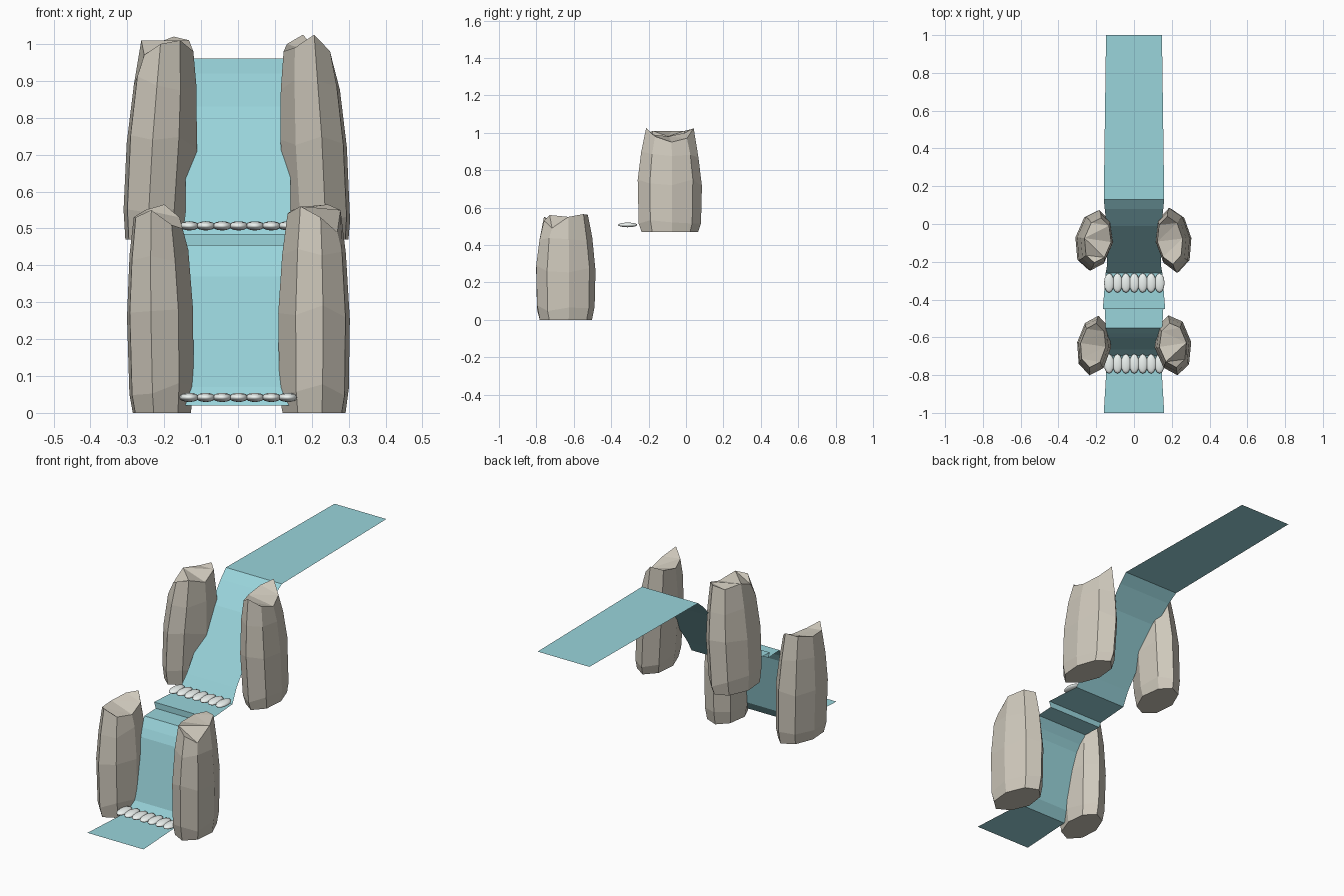
import bpy, bmesh, random
from math import cos, sin, pi
from mathutils import Matrix, Vector

if "Cube" in bpy.data.objects:
    bpy.data.objects.remove(bpy.data.objects["Cube"])

random.seed(4)


def material(name, rgb):
    m = bpy.data.materials.new(name)
    m.diffuse_color = (*rgb, 1)
    m.use_nodes = True
    m.node_tree.nodes["Principled BSDF"].inputs["Base Color"].default_value = m.diffuse_color
    return m


ROCK = material("stone", (0.62, 0.58, 0.50))
WATER = material("water", (0.32, 0.66, 0.71))
FOAM = material("foam", (0.85, 0.90, 0.88))


def finish(name, bm, mat):
    bmesh.ops.recalc_face_normals(bm, faces=bm.faces)
    me = bpy.data.meshes.new(name)
    bm.to_mesh(me)
    bm.free()
    me.materials.append(mat)
    ob = bpy.data.objects.new(name, me)
    bpy.context.collection.objects.link(ob)
    return ob


# Water: one zero-thickness ribbon, each row is (y, z, half width)
def ribbon(name, rows):
    bm = bmesh.new()
    pairs = [(bm.verts.new((-w, y, z)), bm.verts.new((w, y, z))) for y, z, w in rows]
    for (a, b), (c, d) in zip(pairs, pairs[1:]):
        bm.faces.new((a, b, d, c))
    ob = finish(name, bm, WATER)
    if ob.data.polygons[0].normal.z < 0:
        ob.data.flip_normals()


ribbon("water_stream", [
    (1.0, 0.96, 0.148), (0.13, 0.96, 0.16),
    (0.08, 0.92, 0.155), (-0.01, 0.83, 0.145), (-0.215, 0.55, 0.142),
    (-0.26, 0.485, 0.15), (-0.45, 0.485, 0.165),
    (-0.45, 0.455, 0.155), (-0.55, 0.455, 0.15), (-0.58, 0.41, 0.147),
    (-0.60, 0.37, 0.142), (-0.665, 0.07, 0.14), (-0.70, 0.02, 0.142),
    (-1.0, 0.02, 0.16)])


# Foam: a row of seven flattened blobs at the foot of each fall
def foam(name, y, z):
    bm = bmesh.new()
    for i in range(7):
        m = Matrix.Translation((-0.132 + i * 0.0445, y, z)) @ Matrix.Diagonal((0.027, 0.052, 0.0125, 1))
        bmesh.ops.create_uvsphere(bm, u_segments=12, v_segments=8, radius=1, matrix=m)
    ob = finish(name, bm, FOAM)
    ob.data.shade_smooth()


foam("lower_foam", -0.74, 0.042)
foam("upper_foam", -0.312, 0.507)


# Rocks: eight-sided bulging pillars with an uneven top rim
def rock(name, center, size, z0, rim, turn, lean):
    bm = bmesh.new()
    height = sum(rim) / 8 - z0
    jit = [random.uniform(0.95, 1.04) for _ in range(8)]
    rings = []
    for t, s in [(0, 0.88), (0.12, 0.97), (0.5, 1.0), (0.8, 0.89), (1, 0.74)]:
        ring = []
        for i in range(8):
            a = i * pi / 4
            p = Vector((size[0] * cos(a), size[1] * sin(a), 0)) * s * jit[i]
            p = Matrix.Rotation(turn, 3, 'Z') @ p
            z = z0 + t * height
            if 0 < t < 1:
                z += random.uniform(-0.02, 0.02)
            elif t == 1:
                z = rim[i]
            ring.append(bm.verts.new((center[0] + p.x + lean * (0.6 - t), center[1] + p.y, z)))
        rings.append(ring)
    for lo, hi in zip(rings, rings[1:]):
        for i in range(8):
            j = (i + 1) % 8
            bm.faces.new((lo[i], lo[j], hi[j], hi[i]))
    bm.faces.new(rings[0][::-1])
    top = bm.faces.new(rings[-1])
    bmesh.ops.triangulate(bm, faces=[top])
    finish(name, bm, ROCK)


rock("lower_left_rock", (-0.213, -0.64), (0.094, 0.158), 0,
     [.50, .53, .565, .55, .53, .53, .55, .51], -0.15, 0.01)
rock("lower_right_rock", (0.206, -0.64), (0.095, 0.158), 0,
     [.55, .565, .56, .55, .54, .56, .53, .49], 0.15, 0.0)
rock("upper_left_rock", (-0.204, -0.085), (0.094, 0.168), 0.47,
     [.98, 1.01, 1.02, 1.0, 1.01, .97, 1.0, 1.01], -0.15, -0.03)
rock("upper_right_rock", (0.203, -0.085), (0.094, 0.168), 0.47,
     [.95, .97, 1.025, 1.0, .98, .99, 1.025, .98], 0.12, 0.03)
